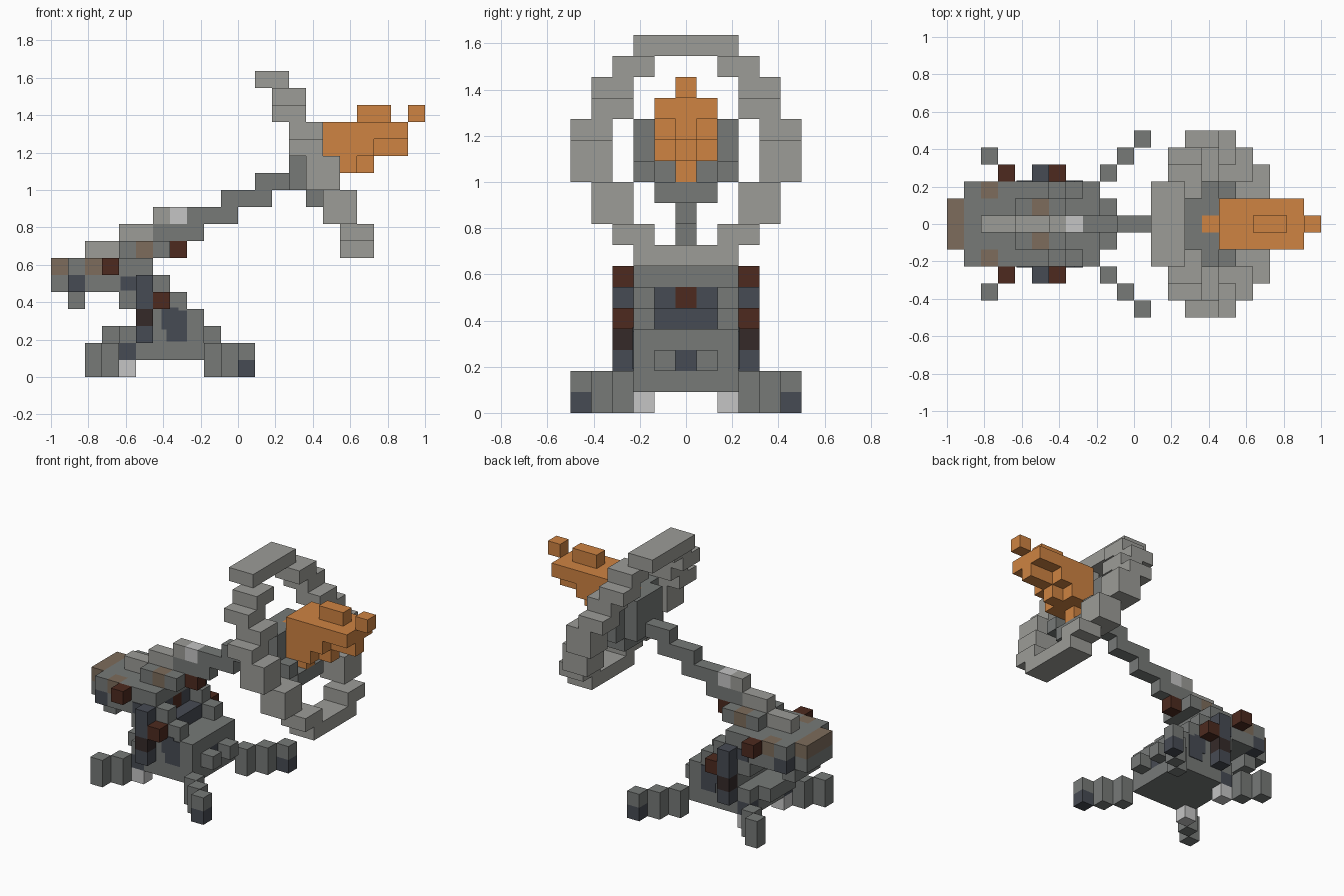
import bpy
import bmesh
from mathutils import Matrix, Vector

default_cube = bpy.data.objects.get("Cube")
if default_cube:
    bpy.data.objects.remove(default_cube, do_unlink=True)

UNIT = 2 / 22  # edge of one building cell


def material(name, red, green, blue):
    mat = bpy.data.materials.new(name)
    mat.use_nodes = True
    linear = [(c / 255) ** 2.2 for c in (red, green, blue)] + [1]
    mat.diffuse_color = linear
    mat.node_tree.nodes["Principled BSDF"].inputs["Base Color"].default_value = linear
    return mat


dish_grey = material("dish grey", 155, 155, 150)
grey = material("body grey", 118, 121, 119)
slate = material("dark slate", 72, 76, 84)
rust = material("dark rust", 78, 46, 36)
soot = material("soot brown", 56, 46, 45)
tan = material("weathered tan", 124, 108, 92)
pale = material("pale grey", 195, 195, 195)
orange = material("copper orange", 205, 130, 68)


def span(value):
    """A single cell or an inclusive (first, last) range of cells."""
    first, last = value if isinstance(value, tuple) else (value, value)
    return first, last + 1


def blocks(name, mat, *cells):
    """Join boxes given as (x, y, z) cell spans into one part."""
    bm = bmesh.new()
    for x, y, z in cells:
        bounds = [span(x), span(y), span(z)]
        middle = Vector([(a + b) / 2 for a, b in bounds]) - Vector((11, 0.5, 0))
        size = [(b - a) * UNIT for a, b in bounds]
        bmesh.ops.create_cube(bm, size=1, matrix=Matrix.Translation(middle * UNIT) @ Matrix.Diagonal((*size, 1)))
    mesh = bpy.data.meshes.new(name)
    bm.to_mesh(mesh)
    bm.free()
    mesh.materials.append(mat)
    part = bpy.data.objects.new(name, mesh)
    bpy.context.collection.objects.link(part)
    return part


def pair(name, mat, *cells):
    """The same, repeated on both sides of the centre line."""
    both = []
    for x, y, z in cells:
        low, high = y if isinstance(y, tuple) else (y, y)
        both += [(x, y, z), (x, (-high, -low), z)]
    return blocks(name, mat, *both)


MID = (-1, 1)   # three cells across
WIDE = (-2, 2)  # five cells across

# Feet and legs
for step in range(3):
    pair("rear_leg", grey, (9 + step, 3 + step, (0, 1) if step < 2 else 1))
pair("rear_toe", slate, (11, 5, 0))
pair("front_leg", grey, (2, 4, (0, 1)), (3, 3, (0, 1)))
pair("front_ankle", slate, (4, 2, 1))
pair("front_pad", pale, (4, 2, 0))

# Base and stepped body, with a recess in the back
blocks("base", grey, ((5, 8), WIDE, 1), (4, MID, 1), ((4, 7), WIDE, 2), (3, MID, 2))
pair("base_rear", grey, (8, (1, 2), 2), (9, 1, 2))
blocks("base_hatch", slate, (8, 0, 2))
blocks("lower_body", grey, ((5, 8), WIDE, 3), (4, WIDE, 4))
pair("body_side", grey, ((5, 7), 2, 4), ((4, 6), 2, 5))
blocks("recess_panel", slate, ((5, 6), MID, 4))
pair("recess_wall", slate, ((4, 5), 1, 5))
blocks("recess_core", rust, ((4, 5), 0, 5))

# Arms
pair("arm", slate, (5, 3, (4, 5)), (5, 3, 2))
pair("arm_band", soot, (5, 3, 3))
pair("arm_stud", rust, (6, 3, 4))

# Thin stains on the body sides
for x, z in (((6.8, 7), (2.1, 2.9)), ((6.5, 6.5), (2.8, 3.1)), ((4.1, 4), (5.1, 4.9))):
    pair("side_stain", slate, (x, (2.95, 2.05), z))

# Head
blocks("jaw", grey, ((0, 3), MID, 5), (1, MID, 4))
pair("jaw_side", grey, ((2, 3), 2, 5))
pair("cheek", slate, (1, 2, 5))
blocks("head", grey, ((1, 5), MID, 6), (4, MID, 7), (6, MID, 7), (5, 0, 7))
pair("head_side", grey, (1, 2, 6), ((3, 5), 2, 6))
blocks("brow", tan, (0, MID, 6))
pair("head_patch", tan, (2, 2, 6), (5, 1, 7))
pair("eye", rust, (3, 3, 6))
blocks("crest", dish_grey, ((2, 3), 0, 7), ((4, 5), 0, 8), (6, 0, 9))
blocks("nape", rust, (7, 0, 7))

# Rising mast
blocks("mast", grey, ((6, 8), 0, 8), ((8, 10), 0, 9), ((10, 12), 0, 10), ((12, 13), 0, 11))
blocks("mast_lamp", pale, (7, 0, 9))

# Tilted ring: two cells thick, stepping back as it rises
ring = [((12, 13), WIDE, 17), ((17, 18), WIDE, 7)]
for x, y, z in ((13, 2, 16), (13, 3, 15), (14, 3, 14), (14, 4, 13), (15, 4, (11, 12)),
                (16, 3, (9, 10)), (17, 2, 8)):
    for near in ((y, y + 1), (-y - 1, -y)):
        ring.append(((x, x + 1), near, z))
blocks("ring", dish_grey, *ring)

# Inner cup
blocks("cup_back", grey, (14, MID, (11, 13)), ((15, 16), MID, 10))
pair("cup_side", grey, (15, 2, (11, 13)), (16, 2, 11), (15, 1, (11, 13)))

# Flame-like core
blocks("flame", orange, ((16, 20), MID, 14), ((15, 20), 0, 13), ((15, 18), 0, 12),
       ((15, 16), 0, 11), ((18, 19), 0, 15), (21, 0, 15))
pair("flame_side", orange, ((16, 18), 1, 13), ((16, 17), 1, 12))
